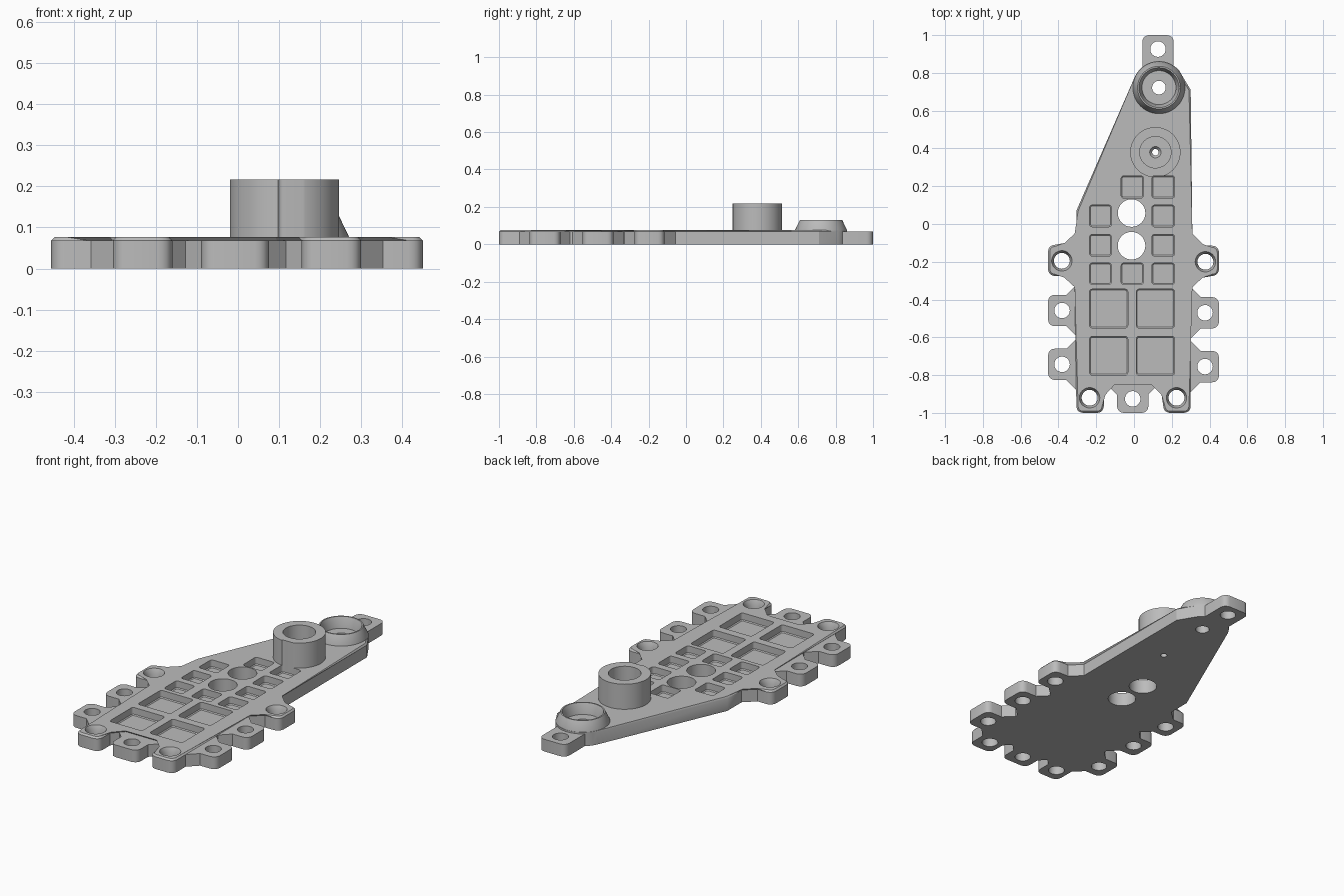
import bpy, bmesh, math
from mathutils import Vector

if "Cube" in bpy.data.objects:
    bpy.data.objects.remove(bpy.data.objects["Cube"], do_unlink=True)

grey = bpy.data.materials.new("plain grey")
grey.use_nodes = True
COLOUR = (0.5, 0.5, 0.5, 1)
grey.diffuse_color = COLOUR
grey.node_tree.nodes["Principled BSDF"].inputs["Base Color"].default_value = COLOUR

TOP, LOW, R = 0.077, 0.068, 0.035     # plate top, low tab top, corner radius


def rounded(points):
    """Turn (x, y[, radius]) points into an outline with rounded corners."""
    out = []
    for i, p in enumerate(points):
        v = Vector(p[:2])
        if len(p) == 2:
            out.append(v)
            continue
        a = v + (Vector(points[i - 1][:2]) - v).normalized() * p[2]
        b = v + (Vector(points[(i + 1) % len(points)][:2]) - v).normalized() * p[2]
        for k in range(6):
            t = k / 5
            out.append(a * (1 - t) ** 2 + v * (2 * t * (1 - t) * 0.83 + 0) + b * t ** 2
                       + (a + b) * (t * (1 - t) * 0.17))
    return out


def prism(bm, outline, z0, z1, bevel=0.0, bevel_z=None):
    """Extrude an outline, with an optional chamfer around one end."""
    lo = [bm.verts.new((p.x, p.y, z0)) for p in outline]
    hi = [bm.verts.new((p.x, p.y, z1)) for p in outline]
    n = len(outline)
    bm.faces.new(lo[::-1])
    bm.faces.new(hi)
    for i in range(n):
        j = (i + 1) % n
        bm.faces.new((lo[i], lo[j], hi[j], hi[i]))
    if bevel:
        ring = hi if bevel_z == z1 else lo
        edges = [bm.edges.get((ring[i], ring[(i + 1) % n])) for i in range(n)]
        bmesh.ops.bevel(bm, geom=edges, offset=bevel, segments=1, profile=0.5,
                        affect='EDGES')


def lathe(bm, x, y, profile, n=48):
    """Solid of revolution from (radius, z) points listed from the bottom up."""
    rings = [[bm.verts.new((x + r * math.cos(math.tau * i / n),
                            y + r * math.sin(math.tau * i / n), z))
              for i in range(n)] for r, z in profile]
    bm.faces.new(rings[0][::-1])
    bm.faces.new(rings[-1])
    for a, b in zip(rings, rings[1:]):
        for i in range(n):
            j = (i + 1) % n
            bm.faces.new((a[i], a[j], b[j], b[i]))


def make(name, bm):
    bmesh.ops.recalc_face_normals(bm, faces=bm.faces)
    mesh = bpy.data.meshes.new(name)
    bm.to_mesh(mesh)
    bm.free()
    mesh.materials.append(grey)
    obj = bpy.data.objects.new(name, mesh)
    bpy.context.scene.collection.objects.link(obj)
    return obj


def combine(obj, other, operation):
    """Apply a boolean and remove the helper."""
    mod = obj.modifiers.new("bool", 'BOOLEAN')
    mod.operation, mod.solver, mod.object = operation, 'EXACT', other
    bpy.context.view_layer.objects.active = obj
    bpy.ops.object.modifier_apply(modifier=mod.name)
    bpy.data.objects.remove(other, do_unlink=True)


def smooth(obj):
    bpy.ops.object.select_all(action='DESELECT')
    obj.select_set(True)
    bpy.context.view_layer.objects.active = obj
    bpy.ops.object.shade_smooth_by_angle(angle=math.radians(30))


# Main plate with four raised mounting ears and a rounded nose
NOSE = Vector((0.132, 0.722))
arc = [tuple(NOSE + 0.14 * Vector((math.cos(a), math.sin(a))))
       for a in (math.radians(40 + 116 * k / 12) for k in range(13))]
outline = [(-.305, -1, R), (-.16, -1, R), (-.16, -.9), (-.105, -.84), (.095, -.84),
           (.155, -.9), (.155, -1, R), (.3, -1, R), (.3, -.33), (.36, -.275),
           (.45, -.275, R), (.45, -.115, R), (.36, -.115), (.3, -.055), (.3, .71),
           *arc, (-.305, .07), (-.305, -.055), (-.365, -.11), (-.455, -.11, R),
           (-.455, -.275, R), (-.365, -.275), (-.305, -.33)]
bm = bmesh.new()
prism(bm, rounded(outline), 0, TOP, 0.009, TOP)
plate = make("base_plate", bm)

# Tall round boss and tapered boss
BOSS = (0.113, 0.38)
bm = bmesh.new()
lathe(bm, *BOSS, [(.133, .03), (.133, .217)], 64)
lathe(bm, *NOSE, [(.138, .03), (.138, .078), (.113, .13)], 64)
combine(plate, make("bosses", bm), 'UNION')

# Bores, holes and pockets
bm = bmesh.new()
lathe(bm, *BOSS, [(.017, -.1), (.017, .035), (.03, .05), (.083, .05), (.083, .3)])
lathe(bm, *NOSE, [(.036, -.1), (.036, .07), (.09, .07), (.095, .1), (.106, .131),
                  (.106, .3)])
for y in (.058, -.115):
    lathe(bm, -.013, y, [(.073, -.1), (.073, .3)])
for x, y in ((-.382, -.195), (.378, -.2), (-.235, -.92), (.225, -.92)):
    lathe(bm, x, y, [(.042, -.1), (.042, .05), (.054, TOP), (.054, .3)])

columns = ((-.235, -.12), (-.068, .05), (.095, .215))
wide = ((-.235, -.033), (.012, .215))
rows = (((.137, .255), columns[1:]), ((-.015, .1), columns[::2]),
        ((-.17, -.055), columns[::2]), ((-.32, -.207), columns),
        ((-.55, -.345), wide), ((-.8, -.595), wide))
for (y0, y1), spans in rows:
    for x0, x1 in spans:
        c = 0.014
        prism(bm, rounded([(x0, y0, c), (x1, y0, c), (x1, y1, c), (x0, y1, c)]),
              0.035, 0.3, 0.005, 0.035)
combine(plate, make("cutters", bm), 'DIFFERENCE')
smooth(plate)


def low_tab(name, x, y, angle, flare=True):
    """Lower mounting tab pointing outward from (x, y)."""
    h = 0.083
    root = [(0, -.138), (.055, -h)] if flare else [(-.08, -h)]
    half = [(-.012, -.138)] * flare + root + [(.152, -h, R)]
    pts = half + [(p[0], -p[1], *p[2:]) for p in half[::-1]]
    d = Vector((math.cos(angle), math.sin(angle)))
    s = Vector((-d.y, d.x))
    place = [Vector((x, y)) + d * p.x + s * p.y for p in rounded(pts)]
    bm = bmesh.new()
    prism(bm, place, 0, LOW)
    tab = make(name, bm)
    bm = bmesh.new()
    hole = Vector((x, y)) + d * 0.078
    lathe(bm, *hole, [(.041, -.1), (.041, .3)])
    combine(tab, make("hole_cutter", bm), 'DIFFERENCE')
    smooth(tab)


# Low tabs around the plate
low_tab("left_rear_tab", .298, -.47, 0)
low_tab("left_front_tab", .298, -.755, 0)
low_tab("right_rear_tab", -.303, -.458, math.pi)
low_tab("right_front_tab", -.303, -.743, math.pi)
low_tab("front_tab", -.007, -.848, -math.pi / 2)
low_tab("nose_tab", .127, .848, math.pi / 2, False)
